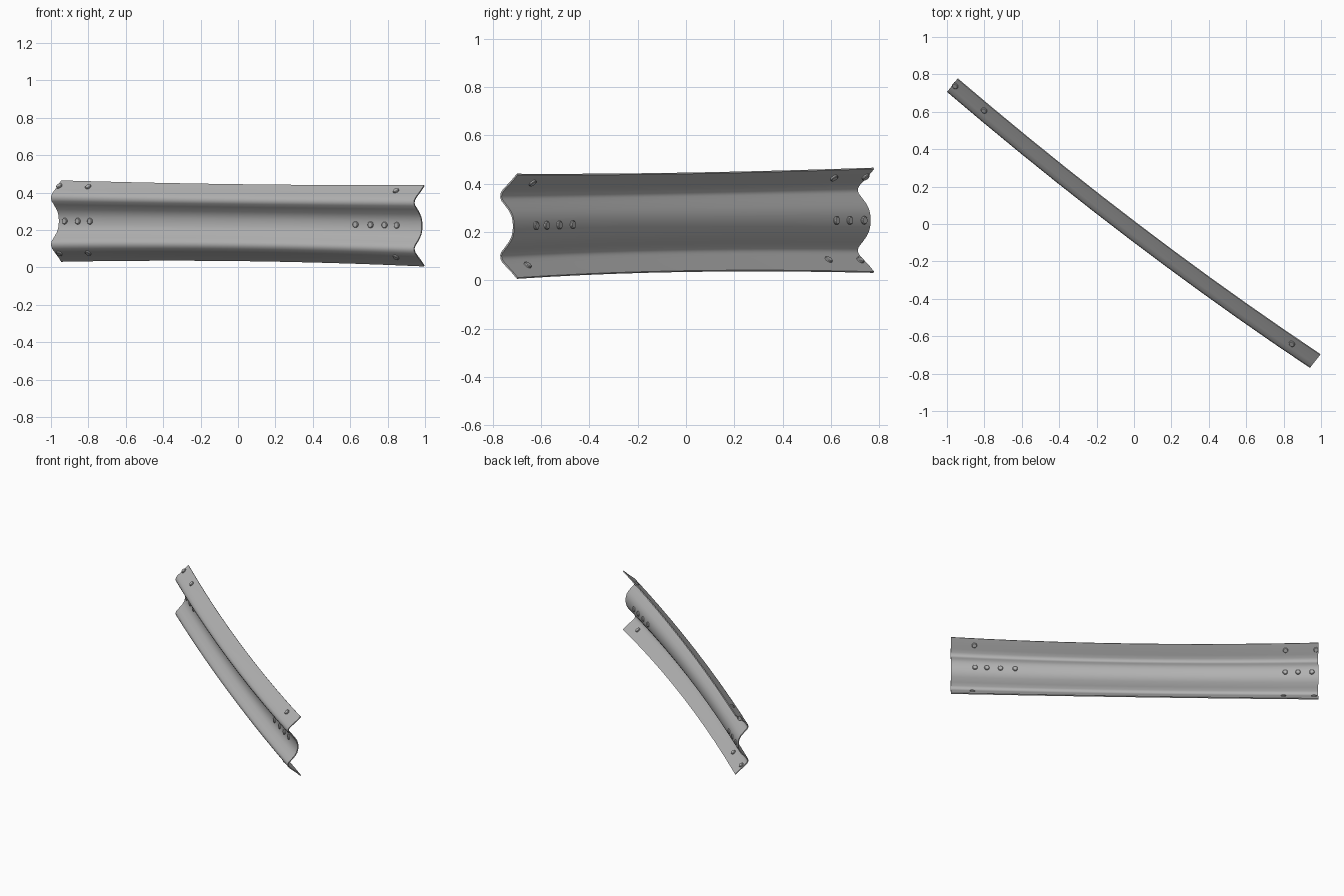
import bpy
import bmesh
from math import radians
from mathutils import Vector, Matrix

cube = bpy.data.objects.get("Cube")
if cube:
    bpy.data.objects.remove(cube)

steel = bpy.data.materials.new("galvanised_grey")
steel.use_nodes = True
GREY = (0.45, 0.45, 0.45, 1)
steel.diffuse_color = GREY
steel.node_tree.nodes["Principled BSDF"].inputs["Base Color"].default_value = GREY

OUT = Vector((-0.62, -0.785, 0))      # direction the ridges bulge
START_X, SPAN_X = -0.945, 1.94
HALF = 0.2175

# Upper half of the wave profile: (height from centre, depth)
half = [(HALF, 0), (0.19, 0.029), (0.165, 0.059), (0.148, 0.078), (0.135, 0.086),
        (0.12, 0.088), (0.106, 0.082), (0.088, 0.064), (0.062, 0.04),
        (0.042, 0.028), (0.02, 0.022), (0, 0.021)]
profile = half + [(-h, d) for h, d in reversed(half[:-1])]


def place(t, h, d):
    """Point on the gently bowed beam at length t, height h, depth d."""
    bow = 4 * t * (1 - t)
    base = Vector((START_X + SPAN_X * t, 0.775 - 1.475 * t - 0.045 * bow,
                   0.248 - 0.025 * t + 0.004 * bow))
    return base + OUT * d + Vector((0, 0, h * (1 - 0.055 * bow)))


def depth_at(h):
    h = abs(h)
    for (h0, d0), (h1, d1) in zip(half, half[1:]):
        if h1 <= h <= h0:
            return d0 + (d1 - d0) * (h0 - h) / (h0 - h1)
    return 0


def make_object(name, bm, angle):
    mesh = bpy.data.meshes.new(name)
    bm.to_mesh(mesh)
    bm.free()
    mesh.materials.append(steel)
    obj = bpy.data.objects.new(name, mesh)
    bpy.context.collection.objects.link(obj)
    bpy.ops.object.select_all(action='DESELECT')
    obj.select_set(True)
    bpy.context.view_layer.objects.active = obj
    bpy.ops.object.shade_smooth_by_angle(angle=radians(angle))
    return obj


# Corrugated beam: front and back skins joined round the rim
THICK, STEPS = 0.007, 10
bm = bmesh.new()
rows = [[bm.verts.new(place(i / STEPS, h, d)) for h, d in profile]
        for i in range(STEPS + 1)]
for a, b in zip(rows, rows[1:]):
    for j in range(len(profile) - 1):
        bm.faces.new((a[j], a[j + 1], b[j + 1], b[j]))
bmesh.ops.recalc_face_normals(bm, faces=bm.faces)
middle = min(bm.faces, key=lambda f: f.calc_center_median().length)
if middle.normal.dot(OUT) < 0:
    bmesh.ops.reverse_faces(bm, faces=bm.faces)
bmesh.ops.solidify(bm, geom=bm.faces[:], thickness=THICK)
bmesh.ops.recalc_face_normals(bm, faces=bm.faces)
make_object("corrugated_beam", bm, 40)


# Bolts with a low bevelled head on both sides of the sheet
def bolt(name, x, h):
    d = depth_at(h)
    t = (x - OUT.x * d - START_X) / SPAN_X
    e = 0.01
    along = place(t + e, h, d) - place(t - e, h, d)
    up = place(t, h + e, depth_at(h + e)) - place(t, h - e, depth_at(h - e))
    normal = along.cross(up).normalized()
    if normal.dot(OUT) < 0:
        normal = -normal
    rot = normal.to_track_quat('Z', 'Y').to_matrix().to_4x4()
    spot = place(t, h, d) - normal * THICK / 2
    bm = bmesh.new()
    bmesh.ops.create_cone(bm, cap_ends=True, segments=14, radius1=0.017,
                          radius2=0.017, depth=0.024)
    rims = [ed for ed in bm.edges if abs(ed.verts[0].co.z - ed.verts[1].co.z) < 0.001]
    bmesh.ops.bevel(bm, geom=rims, offset=0.003, segments=1, affect='EDGES')
    bm.transform(Matrix.Translation(spot) @ rot)
    make_object(name, bm, 30)


for i, x in enumerate((-0.925, -0.855, -0.79, 0.63, 0.71, 0.785, 0.85)):
    bolt(f"centre_bolt_{i + 1}", x, 0)
for i, x in enumerate((-0.955, -0.80, 0.845)):
    bolt(f"upper_bolt_{i + 1}", x, 0.186)
    bolt(f"lower_bolt_{i + 1}", x, -0.172)
